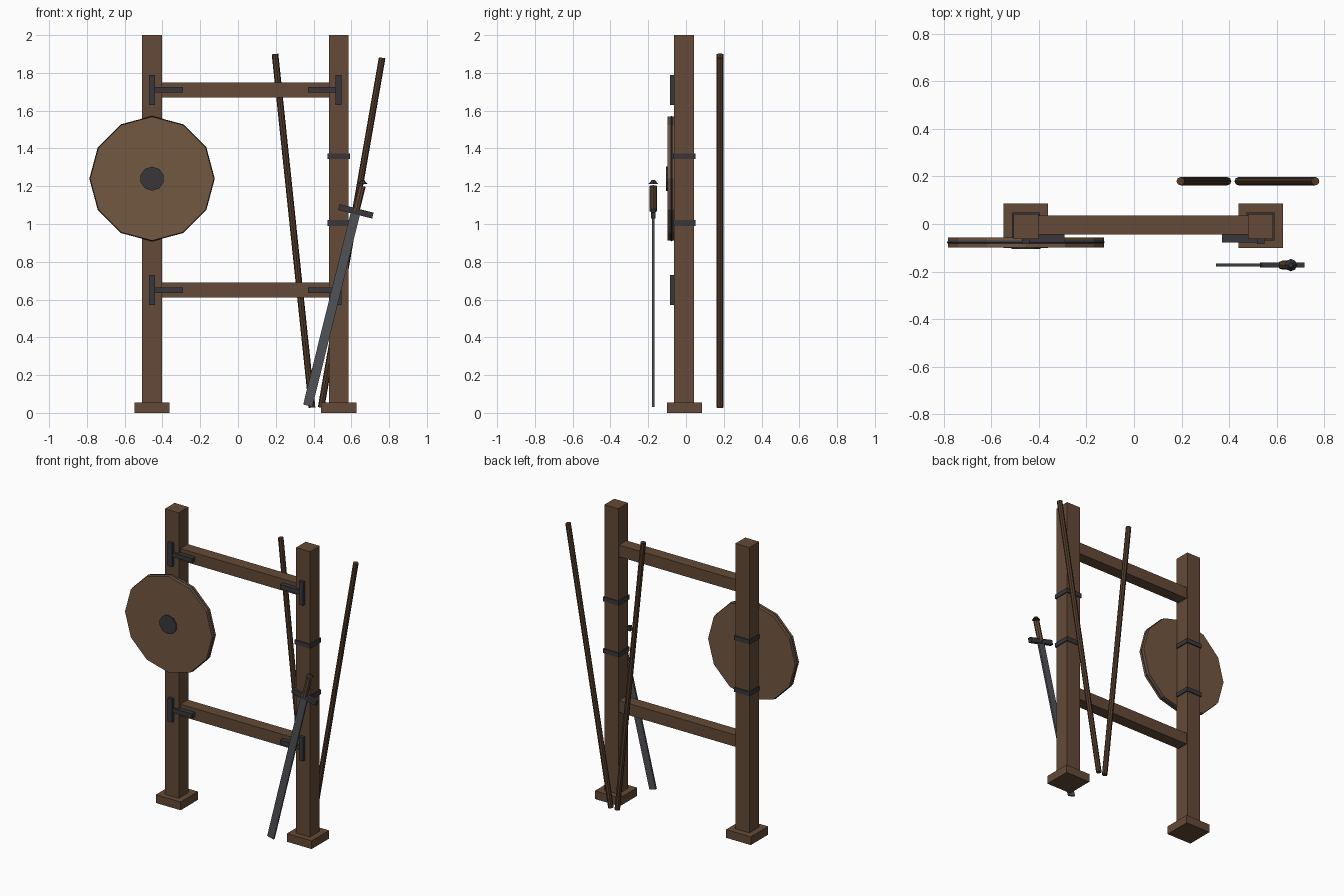
import bpy
from math import radians, pi
from mathutils import Vector, Matrix

if "Cube" in bpy.data.objects:
    bpy.data.objects.remove(bpy.data.objects["Cube"])


def material(name, r, g, b):
    m = bpy.data.materials.new(name)
    m.diffuse_color = (r, g, b, 1)
    m.use_nodes = True
    m.node_tree.nodes["Principled BSDF"].inputs["Base Color"].default_value = m.diffuse_color
    return m


WOOD = material("wood", 0.125, 0.068, 0.038)
SHIELD = material("shield_wood", 0.17, 0.095, 0.052)
STAFF = material("dark_wood", 0.085, 0.045, 0.024)
IRON = material("iron", 0.04, 0.037, 0.042)
STEEL = material("steel", 0.08, 0.085, 0.095)


def finish(name, mat):
    o = bpy.context.object
    o.name = name
    o.data.materials.append(mat)
    return o


def box(name, center, size, mat):
    bpy.ops.mesh.primitive_cube_add(size=1, location=center)
    bpy.context.object.scale = size
    return finish(name, mat)


def rod(name, a, b, radius, sides, mat, top=None):
    a, b = Vector(a), Vector(b)
    d = b - a
    bpy.ops.mesh.primitive_cone_add(
        vertices=sides, radius1=radius, radius2=radius if top is None else top,
        depth=d.length, location=(a + b) / 2,
        rotation=d.to_track_quat('Z', 'Y').to_euler())
    return finish(name, mat)


# Posts with feet, iron bands and T-shaped brackets
LEFT, RIGHT, PY = -0.455, 0.533, -0.01
for side, x, s in (("left", LEFT, 1), ("right", RIGHT, -1)):
    box(f"{side}_post", (x, PY, 1), (0.105, 0.105, 2), WOOD)
    box(f"{side}_foot", (x, PY + 0.002, 0.028), (0.187, 0.187, 0.056), WOOD)
    for z in (1.005, 1.358):
        box(f"{side}_band", (x, PY, z), (0.118, 0.118, 0.03), IRON)
    for z in (0.65, 1.71):
        box(f"{side}_bracket_plate", (x, -0.072, z), (0.031, 0.026, 0.16), IRON)
        box(f"{side}_bracket_arm", (x + s * 0.083, -0.061, z), (0.16, 0.032, 0.03), IRON)

# Cross beams
for name, z in (("lower_beam", 0.65), ("upper_beam", 1.71)):
    box(name, ((LEFT + RIGHT) / 2, -0.005, z), (RIGHT - LEFT - 0.09, 0.08, 0.08), WOOD)

# Round shield: twelve-sided board, rim and boss
SZ = 1.24
rod("shield_board", (LEFT, -0.056, SZ), (LEFT, -0.098, SZ), 0.328, 12, SHIELD)
bpy.ops.mesh.primitive_torus_add(
    major_segments=12, minor_segments=6, major_radius=0.32, minor_radius=0.012,
    location=(LEFT, -0.077, SZ), rotation=(pi / 2, 0, 0))
finish("shield_rim", IRON)
rod("shield_boss", (LEFT, -0.09, SZ), (LEFT, -0.106, SZ), 0.064, 10, IRON)

# Two staffs leaning behind the rack
rod("left_staff", (0.392, 0.18, 0.028), (0.196, 0.18, 1.9), 0.0175, 8, STAFF)
rod("right_staff", (0.44, 0.18, 0.028), (0.763, 0.18, 1.88), 0.0175, 8, STAFF)

# Sword tilted in front of the right post, laid out from its guard
base = Matrix.Translation((0.624, -0.173, 1.067)) @ Matrix.Rotation(radians(13.9), 4, 'Y')
for name, z, size, mat in (("sword_blade", -0.53, (0.05, 0.012, 1.06), STEEL),
                           ("sword_guard", 0, (0.186, 0.022, 0.032), IRON)):
    o = box(name, base @ Vector((0, 0, z)), size, mat)
    o.rotation_euler = (0, radians(13.9), 0)
rod("sword_grip", base @ Vector((0, 0, 0)), base @ Vector((0, 0, 0.138)), 0.019, 8, WOOD)
rod("sword_pommel", (0.66, -0.173, 1.211), (0.66, -0.173, 1.232), 0.026, 8, IRON, top=0.009)
